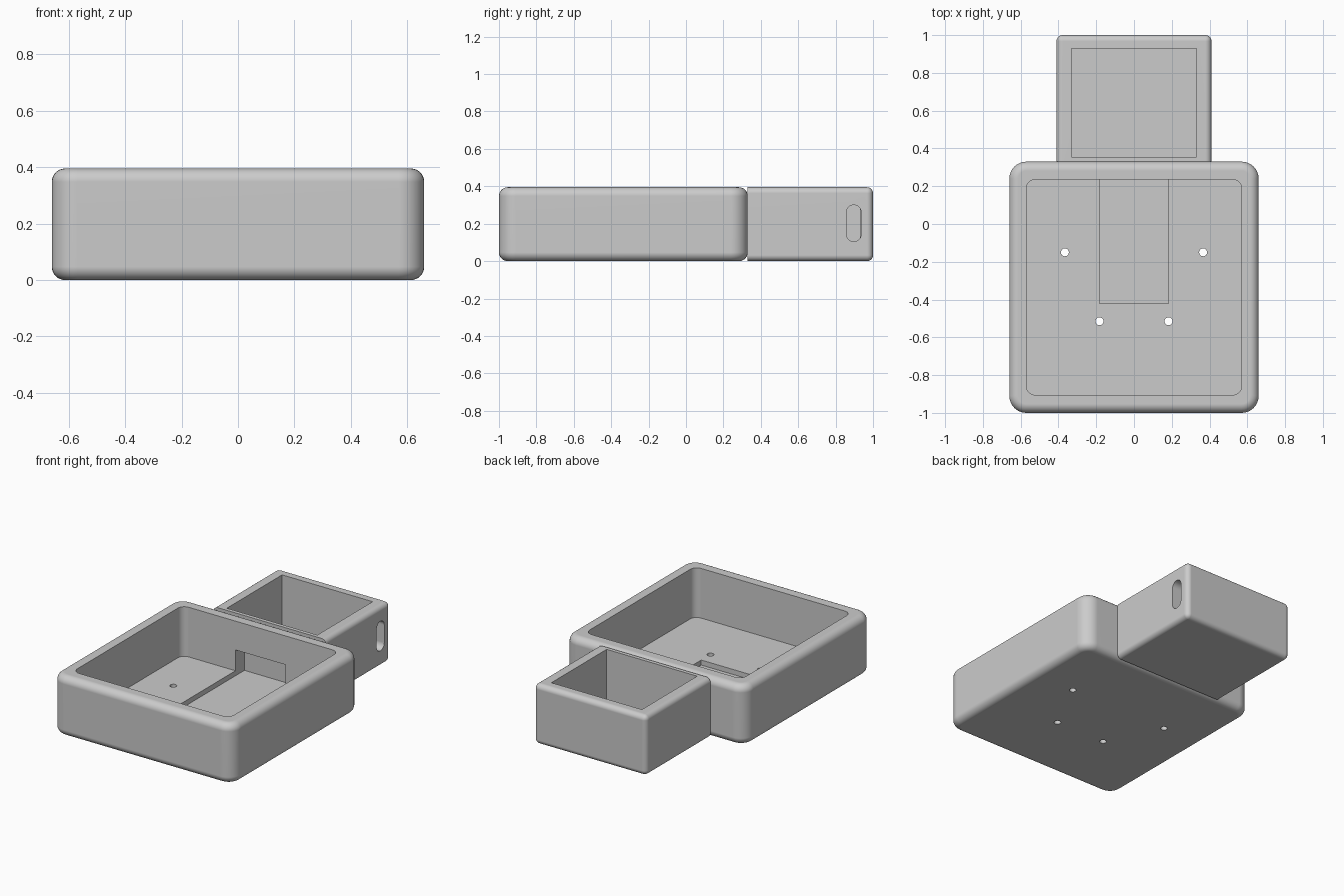
import bpy, bmesh
from mathutils import Vector

if "Cube" in bpy.data.objects:
    bpy.data.objects.remove(bpy.data.objects["Cube"], do_unlink=True)

grey = bpy.data.materials.new("light grey plastic")
grey.use_nodes = True
grey.diffuse_color = (0.6, 0.6, 0.6, 1)
grey.node_tree.nodes["Principled BSDF"].inputs["Base Color"].default_value = (0.6, 0.6, 0.6, 1)

HEIGHT = 0.395


def bevel(bm, edges, radius, segments=8):
    bmesh.ops.bevel(bm, geom=edges, offset=radius, offset_type='OFFSET',
                    segments=segments, profile=0.5, affect='EDGES', clamp_overlap=True)


def block(name, lo, hi, axis=2, radius=0):
    """Box between two corners, with the edges along one axis rounded."""
    lo, hi = Vector(lo), Vector(hi)
    bm = bmesh.new()
    bmesh.ops.create_cube(bm, size=1)
    for v in bm.verts:
        v.co = (lo + hi) / 2 + v.co * (hi - lo)
    if radius:
        along = [e for e in bm.edges
                 if abs((e.verts[0].co - e.verts[1].co).normalized()[axis]) > 0.99]
        bevel(bm, along, radius)
    return finish(name, bm)


def finish(name, bm):
    mesh = bpy.data.meshes.new(name)
    bmesh.ops.recalc_face_normals(bm, faces=bm.faces)
    bm.to_mesh(mesh)
    bm.free()
    mesh.materials.append(grey)
    obj = bpy.data.objects.new(name, mesh)
    bpy.context.collection.objects.link(obj)
    return obj


def edit(obj, rule, radius, segments=8):
    """Round the edges of an object that satisfy a rule."""
    bm = bmesh.new()
    bm.from_mesh(obj.data)
    bevel(bm, [e for e in bm.edges if rule(e)], radius, segments)
    bm.to_mesh(obj.data)
    bm.free()


def carve(obj, cutters):
    """Subtract the cutters, then discard them and smooth the rounded edges."""
    for c in cutters:
        c.hide_render = True
        mod = obj.modifiers.new("cut", 'BOOLEAN')
        mod.operation, mod.solver, mod.object = 'DIFFERENCE', 'EXACT', c
    graph = bpy.context.evaluated_depsgraph_get()
    mesh = bpy.data.meshes.new_from_object(obj.evaluated_get(graph))
    obj.modifiers.clear()
    obj.data = mesh
    for c in cutters:
        bpy.data.objects.remove(c, do_unlink=True)
    bpy.ops.object.select_all(action='DESELECT')
    obj.select_set(True)
    bpy.context.view_layer.objects.active = obj
    bpy.ops.object.shade_smooth_by_angle(angle=0.6)
    normals = obj.modifiers.new("even_shading", 'WEIGHTED_NORMAL')
    normals.keep_sharp = True


def screw_hole(x, y):
    bm = bmesh.new()
    bmesh.ops.create_cone(bm, segments=24, cap_ends=True, radius1=0.021, radius2=0.021, depth=0.3)
    bmesh.ops.translate(bm, verts=bm.verts, vec=(x, y, 0))
    return finish("hole_cutter", bm)


# Main tray: large rounded corners, softer rims
tray = block("main_tray", (-0.66, -1, 0), (0.66, 0.33, HEIGHT), radius=0.09)
edit(tray, lambda e: abs(e.verts[0].co.z - e.verts[1].co.z) < 1e-4, 0.047)

# Tray cavity, floor channel, opening in the rear wall and screw holes
cuts = [block("cavity_cutter", (-0.57, -0.905, 0.068), (0.57, 0.235, 0.6), radius=0.047),
        block("channel_cutter", (-0.183, -0.42, 0.035), (0.183, 0.36, 0.205))]
cuts += [screw_hole(side * x, y) for side in (-1, 1) for x, y in ((0.366, -0.15), (0.183, -0.515))]
carve(tray, cuts)

# Rear box: every edge rounded except those meeting the tray
box = block("rear_box", (-0.41, 0.33, 0), (0.41, 1, HEIGHT))
edit(box, lambda e: max(v.co.y for v in e.verts) > 0.9, 0.032, 6)

# Box cavity and oval side slot
carve(box, [block("cavity_cutter", (-0.33, 0.355, 0.06), (0.33, 0.93, 0.6)),
            block("slot_cutter", (0.2, 0.857, 0.105), (0.6, 0.937, 0.3), axis=0, radius=0.0395)])
